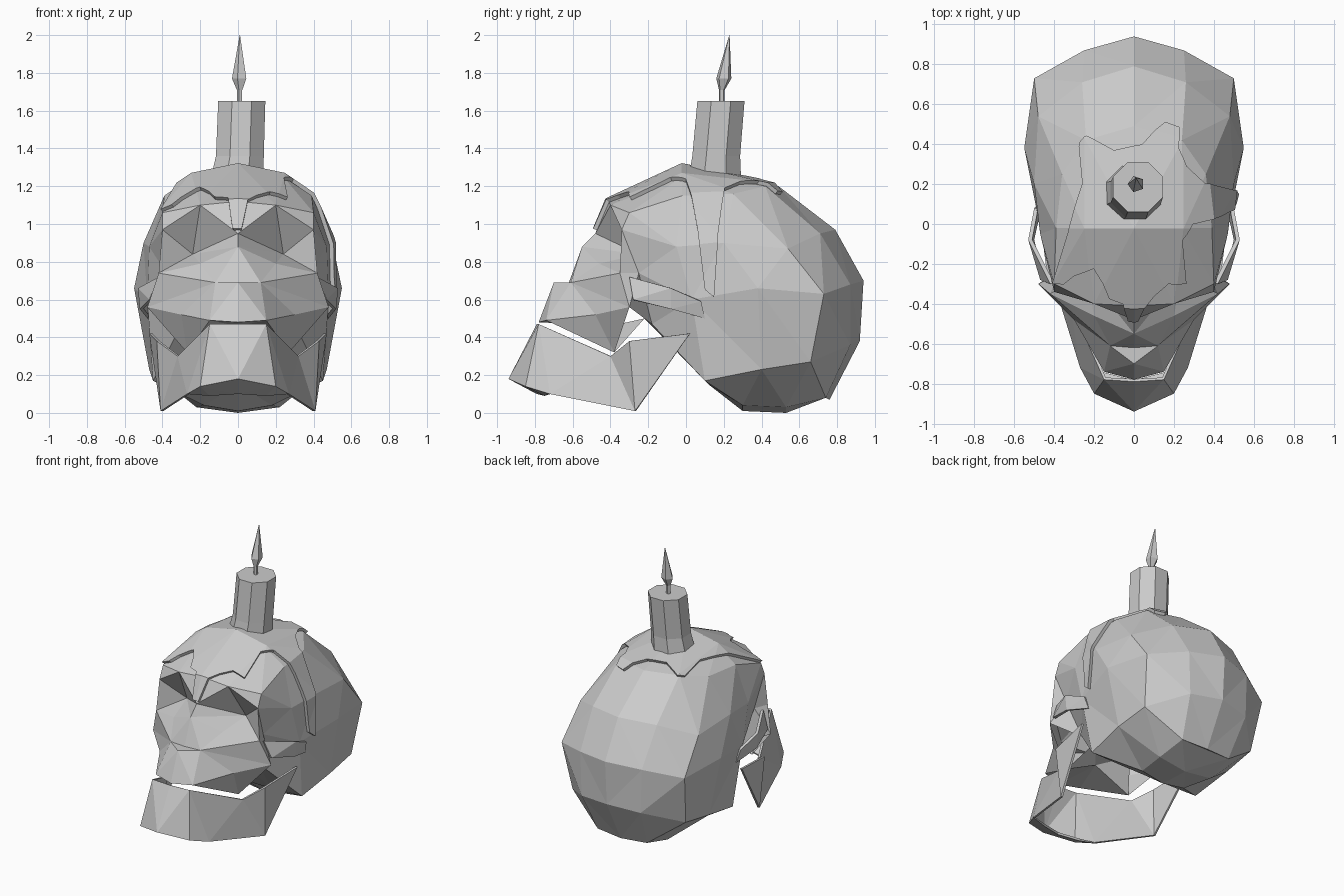
import bpy, bmesh, math
from mathutils import Vector

cube = bpy.data.objects.get("Cube")
if cube:
    bpy.data.objects.remove(cube)

grey = bpy.data.materials.new("stone_grey")
grey.use_nodes = True
grey.diffuse_color = (0.6, 0.6, 0.6, 1)
grey.node_tree.nodes["Principled BSDF"].inputs["Base Color"].default_value = grey.diffuse_color


def finish(name, bm, mirrored=False, thickness=0, offset=-1):
    """Weld, optionally mirror across x and thicken, and make an object."""
    if mirrored:
        geometry = bm.verts[:] + bm.edges[:] + bm.faces[:]
        copy = bmesh.ops.duplicate(bm, geom=geometry)["geom"]
        for item in copy:
            if isinstance(item, bmesh.types.BMVert):
                item.co.x = -item.co.x
        flipped = [item for item in copy if isinstance(item, bmesh.types.BMFace)]
        bmesh.ops.reverse_faces(bm, faces=flipped)
    bmesh.ops.remove_doubles(bm, verts=bm.verts, dist=0.001)
    bmesh.ops.recalc_face_normals(bm, faces=bm.faces)
    bmesh.ops.triangulate(bm, faces=bm.faces)
    mesh = bpy.data.meshes.new(name)
    bm.to_mesh(mesh)
    mesh.materials.append(grey)
    obj = bpy.data.objects.new(name, mesh)
    bpy.context.collection.objects.link(obj)
    if thickness:
        solid = obj.modifiers.new("thickness", 'SOLIDIFY')
        solid.thickness = thickness
        solid.offset = offset
    return obj


def add_face(bm, *points):
    """Add one face, skipping corners that coincide."""
    corners = []
    for point in points:
        if point not in corners:
            corners.append(point)
    if len(corners) > 2:
        bm.faces.new([bm.verts.new(point) for point in corners])


def add_panels(bm, rows, closed=False):
    """Join neighbouring rows of points with quads."""
    for upper, lower in zip(rows, rows[1:]):
        count = len(upper)
        for i in range(count if closed else count - 1):
            j = (i + 1) % count
            add_face(bm, upper[i], upper[j], lower[j], lower[i])


# Cranium: half rings running from the back centre round to the temple
crown = [(0, .49, 1.2), (.24, .42, 1.2), (.36, .25, 1.16), (.39, -.02, 1.15), (.4, -.3, 1.06)]
upper = [(0, .79, .97), (.26, .71, .95), (.48, .54, .87), (.5, .2, .9), (.47, -.05, .88)]
widest = [(0, .94, .7), (.25, .87, .68), (.5, .73, .63), (.55, .38, .66), (.48, .03, .6)]
lower = [(0, .92, .38), (.24, .87, .36), (.46, .66, .27), (.47, .4, .23), (.45, .1, .17)]
base = [(0, .76, .07), (.2, .74, .08), (.22, .53, .03), (.18, .3, .04), (.18, .12, .15)]
outer_brow, temple = (.4, -.34, .97), (.38, -.25, .74)
rear_base, inner_base = (.3, -.18, .47), (.15, -.22, .5)
rings = [crown + [outer_brow], upper + [outer_brow], widest + [temple],
         lower + [rear_base], base + [inner_base]]
rings.append([(0, y, z - .03 * (z < .05)) for x, y, z in rings[-1]])

# Crown and forehead
apex, ridge = (0, -.02, 1.3), (.24, -.02, 1.25)
brow, forehead = (.2, -.4, 1.1), (0, -.41, 1.12)
glabella = (0, -.48, .95)


def add_dome(bm, ring_count):
    """Add the crown, forehead and the first few cranium rings."""
    add_panels(bm, rings[:ring_count])
    add_face(bm, crown[0], crown[1], ridge, apex)
    for start, end in zip(crown[1:], crown[2:] + [brow]):
        add_face(bm, start, end, ridge)
    add_face(bm, ridge, brow, forehead, apex)
    add_face(bm, forehead, brow, glabella)
    add_face(bm, crown[-1], outer_brow, brow)


skull = bmesh.new()
add_dome(skull, len(rings))

# Eye socket: a fan of faces sinking to one deep point
socket, bridge = (.24, -.25, .84), (0, -.55, .88)
rim, rim_outer = (.2, -.46, .79), (.42, -.35, .74)
loop = [glabella, brow, outer_brow, rim_outer, rim, bridge]
for start, end in zip(loop, loop[1:] + loop[:1]):
    add_face(skull, start, end, socket)
add_face(skull, outer_brow, temple, rim_outer)

# Nose ending in a ledge, flaring cheek and narrower upper jaw
nose, nose_side, ledge = (0, -.62, .69), (.12, -.61, .69), (0, -.7, .69)
teeth, teeth_side = (0, -.78, .48), (.15, -.74, .49)
cheek, cheek_low = (.48, -.3, .56), (.3, -.48, .52)
jaw_rear, palate = (.27, -.38, .32), (0, -.4, .46)
for corners in [
    (bridge, nose, nose_side), (bridge, nose_side, rim), (rim, nose_side, rim_outer),
    (nose, nose_side, ledge), (ledge, nose_side, teeth_side, teeth),
    (rim_outer, nose_side, cheek), (nose_side, cheek_low, cheek),
    (nose_side, teeth_side, cheek_low), (teeth_side, jaw_rear, cheek_low),
    (cheek_low, jaw_rear, cheek), (teeth, teeth_side, jaw_rear, palate),
    (jaw_rear, palate, (0, -.22, .5), inner_base),
    (rim_outer, cheek, temple), (cheek, rear_base, temple),
]:
    add_face(skull, *corners)
finish("skull", skull, mirrored=True)

# Cheek arches standing clear of the temples
arch = bmesh.new()
add_panels(arch, [
    [(.42, -.3, .72), (.53, -.08, .66), (.5, .08, .59)],
    [(.47, -.28, .6), (.52, -.08, .55), (.48, .1, .5)],
])
finish("cheek_arches", arch, mirrored=True, thickness=.02)

# Lower jaw: an open shell hanging ahead of the skull
jaw = bmesh.new()
hinge = (.47, .02, .42)
add_panels(jaw, [
    [(0, -.79, .47), (.15, -.78, .47), (.32, -.4, .3), (.43, -.3, .38), hinge],
    [(0, -.94, .18), (.2, -.85, .14), (.27, -.72, .1), (.41, -.27, .01), hinge],
])
add_panels(jaw, [
    [(0, -.94, .18), (.2, -.85, .14), (.27, -.72, .1)],
    [(0, -.79, .1), (.15, -.75, .09), (.27, -.72, .1)],
])
finish("lower_jaw", jaw, mirrored=True, thickness=.015)

# Melted wax: a thin shell over the dome, trimmed to an outline of drips
drips = [
    (.02, -.5, .98), (.05, -.4, 1.11), (.1, -.36, 1.15), (.17, -.3, 1.17), (.25, -.28, 1.12),
    (.24, -.08, 1.24), (.29, 0, 1.23), (.4, .03, 1.14), (.5, .06, .98), (.54, .1, .65),
    (.54, .15, .61), (.5, .17, .95), (.42, .19, 1.1), (.34, .2, 1.17), (.25, .28, 1.2),
    (.21, .37, 1.2), (.23, .49, 1.18), (.16, .52, 1.18), (.04, .4, 1.24), (-.1, .37, 1.24),
    (-.23, .43, 1.19), (-.27, .4, 1.19), (-.25, .2, 1.22), (-.32, -.03, 1.2),
    (-.38, -.27, 1.05), (-.35, -.3, 1.1), (-.3, -.26, 1.14), (-.2, -.22, 1.19),
    (-.15, -.29, 1.16), (-.12, -.36, 1.13), (-.05, -.38, 1.12), (-.03, -.5, .98),
]
core = Vector((0, .1, .7))
reach = 1.5
rim_points = [tuple(core + (Vector(drip) - core).normalized() * reach) for drip in drips]
trimmer = bmesh.new()
for start, end in zip(rim_points, rim_points[1:] + rim_points[:1]):
    add_face(trimmer, start, end, tuple(core))
    add_face(trimmer, start, end, tuple(core + Vector((0, 0, reach))))
cutter = finish("wax_cutter", trimmer)
cutter.hide_render = True

shell = bmesh.new()
add_dome(shell, 4)
wax = finish("wax_drips", shell, mirrored=True, thickness=.03, offset=.5)
trim = wax.modifiers.new("trim", 'BOOLEAN')
trim.operation = 'INTERSECT'
trim.solver = 'EXACT'
trim.object = cutter
bpy.context.view_layer.objects.active = wax
for modifier in [m.name for m in wax.modifiers]:
    bpy.ops.object.modifier_apply(modifier=modifier)
bpy.data.objects.remove(cutter)


def turned(name, sides, sections):
    """Build a faceted solid from (x, y, z, radius) sections."""
    bm = bmesh.new()
    rows = []
    for x, y, z, radius in sections:
        angles = [math.tau * (i + .5) / sides for i in range(sides)]
        rows.append([(x + radius * math.cos(a), y + radius * math.sin(a), z) for a in angles])
    add_panels(bm, rows, closed=True)
    add_face(bm, *rows[0])
    add_face(bm, *rows[-1])
    finish(name, bm)


# Candle, wick and flame
turned("candle", 8, [(-.01, .15, 1.2, .155), (.01, .16, 1.36, .137), (.02, .185, 1.65, .135)])
turned("wick", 5, [(.01, .19, 1.64, .015), (.01, .19, 1.74, .015)])
turned("flame", 5, [(.01, .19, 1.71, .016), (.01, .2, 1.77, .042), (.01, .23, 2, .001)])
